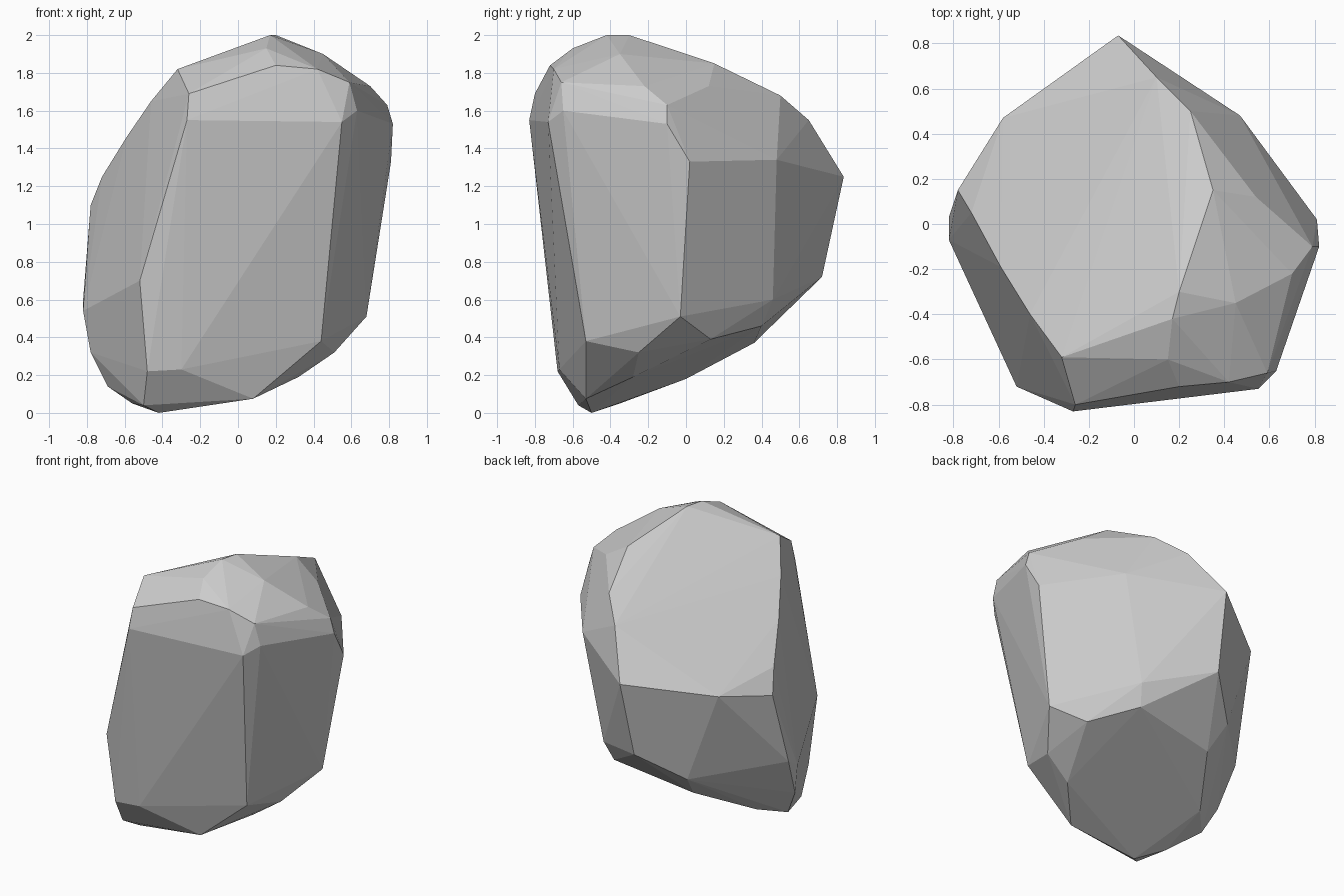
import bpy, bmesh
import math

# Corner points of the chipped boulder, grouped by zone
crown = [(0.17, -0.42, 2.0), (0.2, -0.3, 2.0), (-0.32, -0.59, 1.82), (0.35, 0.15, 1.85),
         (0.25, 0.5, 1.68), (0.45, -0.35, 1.9), (-0.46, -0.4, 1.65), (0.1, 0.65, 1.55),
         (-0.59, -0.19, 1.46), (0.15, -0.6, 1.93)]
shoulder = [(-0.26, -0.8, 1.69), (0.2, -0.72, 1.84), (0.42, -0.7, 1.82), (0.59, -0.66, 1.75),
            (0.7, -0.22, 1.73), (0.54, 0.12, 1.73), (0.79, -0.1, 1.63)]
girdle = [(-0.27, -0.83, 1.55), (0.55, -0.73, 1.54), (0.63, -0.65, 1.6), (0.82, -0.1, 1.53),
          (0.81, 0.02, 1.33), (0.47, 0.48, 1.34), (-0.07, 0.835, 1.25),
          (-0.58, 0.47, 1.16), (-0.72, 0.05, 1.25), (-0.78, 0.15, 1.1)]
skirt = [(-0.52, -0.72, 0.7), (-0.82, -0.07, 0.54), (-0.82, 0.03, 0.6), (0.44, -0.53, 0.38),
         (0.68, -0.03, 0.51), (0.32, 0.46, 0.6), (-0.1, 0.72, 0.72), (0.51, -0.25, 0.32)]
base = [(-0.48, -0.68, 0.22), (-0.3, -0.67, 0.23), (-0.5, -0.57, 0.04), (-0.42, -0.5, 0.0),
        (0.08, -0.53, 0.075), (0.32, -0.28, 0.19), (-0.78, -0.1, 0.32), (-0.69, -0.15, 0.14),
        (-0.31, 0.36, 0.37), (-0.55, 0.0, 0.18), (-0.56, -0.35, 0.05),
        (0.5, 0.13, 0.39), (0.28, 0.4, 0.46), (-0.36, 0.5, 0.53)]

# Boulder: convex hull with near-flat facets merged
bm = bmesh.new()
for p in crown + shoulder + girdle + skirt + base:
    bm.verts.new(p)
bmesh.ops.convex_hull(bm, input=bm.verts[:])
bmesh.ops.delete(bm, geom=[v for v in bm.verts if not v.link_faces], context='VERTS')
bmesh.ops.dissolve_limit(bm, angle_limit=math.radians(1.5), verts=bm.verts[:], edges=bm.edges[:])
bmesh.ops.recalc_face_normals(bm, faces=bm.faces[:])
mesh = bpy.data.meshes.new("boulder")
bm.to_mesh(mesh)
bm.free()
boulder = bpy.data.objects.new("boulder", mesh)
bpy.context.collection.objects.link(boulder)
